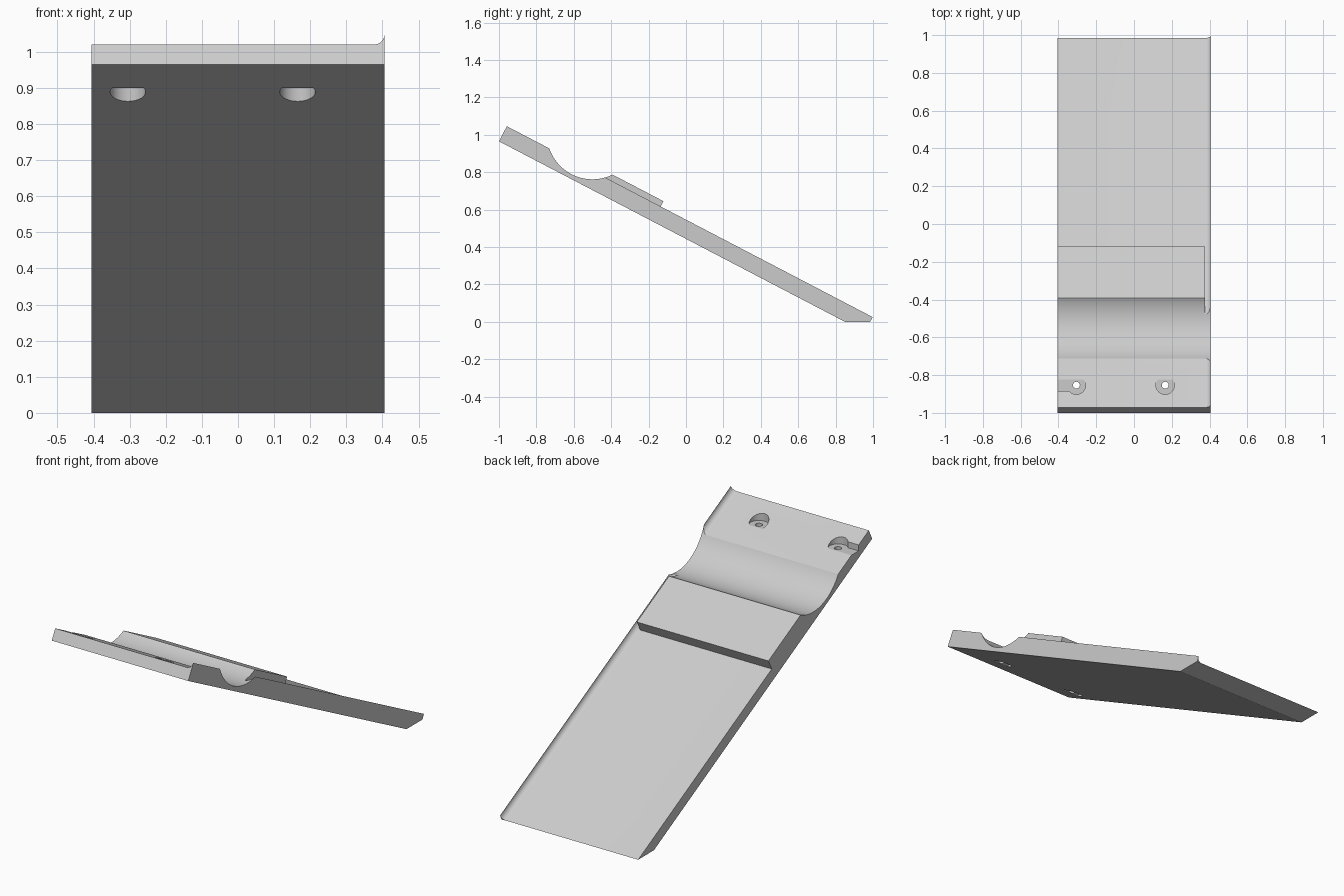
import bpy, bmesh, math
from mathutils import Vector, Matrix

if "Cube" in bpy.data.objects:
    bpy.data.objects.remove(bpy.data.objects["Cube"])

HALF = 0.405                      # half width
SLOPE = math.atan2(0.965, 1.85)
FLAT, LIP, LENGTH = 0.062, 0.091, 2.206

grey = bpy.data.materials.new("plain grey")
grey.use_nodes = True
colour = (0.6, 0.6, 0.6, 1)
grey.diffuse_color = colour
grey.node_tree.nodes["Principled BSDF"].inputs["Base Color"].default_value = colour


def on_slope(x, s, h):
    """Point at distance s down the ramp and height h above its underside."""
    c, n = math.cos(SLOPE), math.sin(SLOPE)
    return Vector((x, -1 + s * c + h * n, 0.965 - s * n + h * c))


def make_object(name, bm):
    bmesh.ops.recalc_face_normals(bm, faces=bm.faces)
    mesh = bpy.data.meshes.new(name)
    bm.to_mesh(mesh)
    bm.free()
    mesh.materials.append(grey)
    ob = bpy.data.objects.new(name, mesh)
    bpy.context.collection.objects.link(ob)
    return ob


def ramp_prism(name, section, start, end):
    bm = bmesh.new()
    rings = [[bm.verts.new(on_slope(x, s, h)) for x, h in section] for s in (start, end)]
    for ring in rings:
        bm.faces.new(ring)
    for i in range(len(section)):
        j = (i + 1) % len(section)
        bm.faces.new((rings[0][i], rings[0][j], rings[1][j], rings[1][i]))
    return make_object(name, bm)


def box(name, low, high):
    bm = bmesh.new()
    low, high = Vector(low), Vector(high)
    bmesh.ops.create_cube(bm, size=1, matrix=Matrix.Translation((low + high) / 2)
                          @ Matrix.Diagonal((*(high - low), 1)))
    return make_object(name, bm)


def cylinder(name, centre, radius, depth, sides, turn=Matrix()):
    bm = bmesh.new()
    bmesh.ops.create_cone(bm, cap_ends=True, segments=sides, radius1=radius, radius2=radius,
                          depth=depth, matrix=Matrix.Translation(centre) @ turn)
    return make_object(name, bm)


def combine(target, other, operation="DIFFERENCE"):
    mod = target.modifiers.new("combine", "BOOLEAN")
    mod.operation, mod.solver, mod.object = operation, "EXACT", other
    bpy.context.view_layer.objects.active = target
    bpy.ops.object.modifier_apply(modifier=mod.name)
    bpy.data.objects.remove(other)


# Sloping slab with a concave fillet rising into a lip along the left edge
r = LIP - FLAT
fillet = [(HALF - r + r * math.sin(t), LIP - r * math.cos(t))
          for t in (math.pi / 2 * i / 10 for i in range(11))]
ramp = ramp_prism("ramp", [(-HALF, 0), (HALF, 0)] + fillet[::-1] + [(-HALF, FLAT)], 0, LENGTH)

# Raised pad behind the groove
pad_right = HALF - r
pad = ramp_prism("pad", [(-HALF, 0.03), (pad_right, 0.03), (pad_right, 0.123), (-HALF, 0.123)],
                 0.5, 0.928)
combine(ramp, pad, "UNION")

# Round cross groove and level foot
combine(ramp, cylinder("groove_cutter", (0, -0.5, 1.006), 0.244, 2, 128,
                       Matrix.Rotation(math.pi / 2, 4, "Y")))
combine(ramp, box("foot_cutter", (-1, 0, -1), (1, 2, 0)))

# Vertical screw holes, recessed from above and below
HOLE_Y, SEAT, UNDER = -0.853, 0.943, 0.9
for x in (-0.305, 0.165):
    combine(ramp, cylinder("upper_recess", (x, HOLE_Y, SEAT + 0.1), 0.049, 0.2, 48))
    combine(ramp, cylinder("lower_recess", (x, HOLE_Y, UNDER - 0.1), 0.049, 0.2, 48))
    combine(ramp, cylinder("screw_hole", (x, HOLE_Y, 0.9), 0.018, 0.4, 32))

# Side slot leading to the right-hand hole
combine(ramp, box("slot_cutter", (-0.5, -0.885, SEAT), (-0.305, -0.8, 1.1)))

bpy.ops.object.select_all(action="DESELECT")
ramp.select_set(True)
bpy.context.view_layer.objects.active = ramp
bpy.ops.object.shade_smooth_by_angle(angle=math.radians(25))
